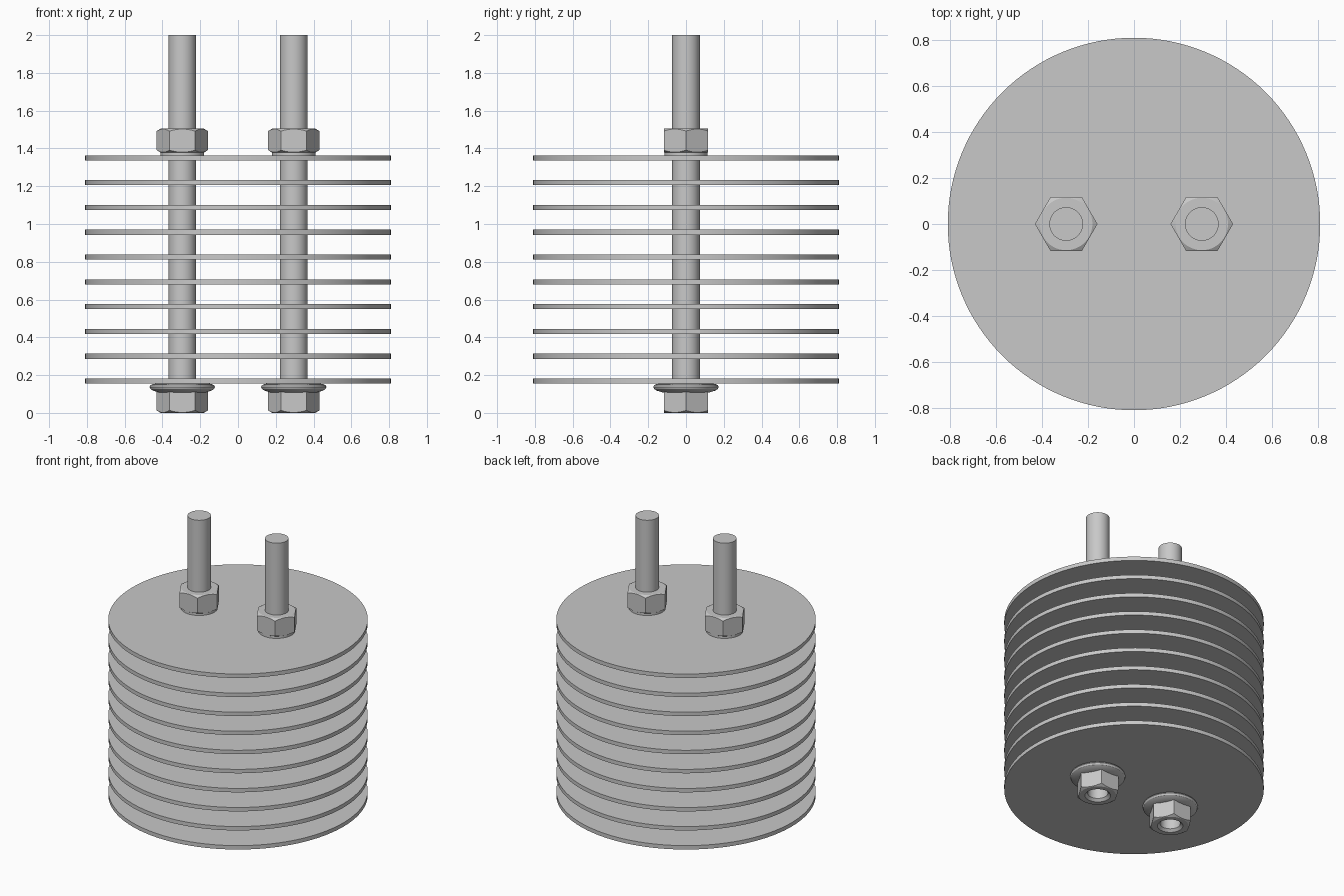
import bpy, bmesh, math
from mathutils import Matrix

if "Cube" in bpy.data.objects:
    bpy.data.objects.remove(bpy.data.objects["Cube"])

steel = bpy.data.materials.new("plain_grey_steel")
steel.use_nodes = True
grey = (0.58, 0.58, 0.58, 1)
steel.diffuse_color = grey
steel.node_tree.nodes["Principled BSDF"].inputs["Base Color"].default_value = grey

ROD_X, ROD_R = 0.295, 0.073
PLATE_COUNT, PLATE_R, PLATE_T = 10, 0.81, 0.027
FIRST_Z, PITCH = 0.155, 0.1313
TOP_Z = FIRST_Z + (PLATE_COUNT - 1) * PITCH + PLATE_T
HEX_R = 0.136


def finish(bm, name, x):
    bmesh.ops.recalc_face_normals(bm, faces=bm.faces)
    mesh = bpy.data.meshes.new(name)
    bm.to_mesh(mesh)
    bm.free()
    mesh.materials.append(steel)
    ob = bpy.data.objects.new(name, mesh)
    ob.location.x = x
    bpy.context.collection.objects.link(ob)
    return ob


def smooth(ob):
    bpy.ops.object.select_all(action="DESELECT")
    ob.select_set(True)
    bpy.context.view_layer.objects.active = ob
    bpy.ops.object.shade_smooth_by_angle(angle=math.radians(22))


def lathe(name, profile, x=0, steps=64):
    """Revolve a closed (radius, height) profile about z."""
    bm = bmesh.new()
    verts = [bm.verts.new((r, 0, z)) for r, z in profile]
    edges = [bm.edges.new((a, b)) for a, b in zip(verts, verts[1:] + verts[:1])]
    bmesh.ops.spin(bm, geom=verts + edges, cent=(0, 0, 0), axis=(0, 0, 1),
                   angle=math.tau, steps=steps)
    bmesh.ops.remove_doubles(bm, verts=bm.verts, dist=1e-5)
    return finish(bm, name, x)


def cylinder(name, radius, z0, z1, x=0, sides=64):
    bm = bmesh.new()
    bmesh.ops.create_cone(bm, cap_ends=True, segments=sides, radius1=radius,
                          radius2=radius, depth=z1 - z0,
                          matrix=Matrix.Translation((0, 0, (z0 + z1) / 2)))
    return finish(bm, name, x)


def hex_nut(name, profile, x):
    """Hexagonal prism trimmed by a revolved profile, giving curved chamfers."""
    zs = [z for r, z in profile]
    bm = bmesh.new()
    ring = [(HEX_R * math.cos(k * math.pi / 3), HEX_R * math.sin(k * math.pi / 3))
            for k in range(6)]
    base = bm.faces.new([bm.verts.new((a, b, min(zs) - 0.05)) for a, b in ring])
    top = bmesh.ops.extrude_face_region(bm, geom=[base])["geom"]
    bmesh.ops.translate(bm, vec=(0, 0, max(zs) - min(zs) + 0.1),
                        verts=[v for v in top if isinstance(v, bmesh.types.BMVert)])
    nut = finish(bm, name, x)
    cutter = lathe("nut_cutter", profile, x)
    cutter.hide_render = True
    mod = nut.modifiers.new("chamfer", "BOOLEAN")
    mod.operation, mod.solver, mod.object = "INTERSECT", "EXACT", cutter
    bpy.context.view_layer.update()
    graph = bpy.context.evaluated_depsgraph_get()
    mesh = bpy.data.meshes.new_from_object(nut.evaluated_get(graph))
    nut.modifiers.clear()
    nut.data = mesh
    bpy.data.objects.remove(cutter)
    smooth(nut)


# Stack of round plates
for i in range(PLATE_COUNT):
    z = FIRST_Z + i * PITCH
    smooth(cylinder(f"plate_{i + 1}", PLATE_R, z, z + PLATE_T, sides=128))

for side, x in (("right", -ROD_X), ("left", ROD_X)):
    # Rod through the whole stack
    smooth(cylinder(f"{side}_rod", ROD_R, 0.135, 2.0, x))

    # Upper nut with its washer face
    smooth(cylinder(f"{side}_washer_face", 0.115, TOP_Z, TOP_Z + 0.02, x))
    lo, hi = TOP_Z + 0.014, 1.505
    hex_nut(f"{side}_top_nut", [(0, lo), (0.114, lo), (0.15, lo + 0.022),
                                (0.15, hi - 0.022), (0.114, hi), (0, hi)], x)

    # Lower flanged nut with an open, countersunk bore
    hex_nut(f"{side}_bottom_nut", [(0.063, 0.016), (0.08, 0), (0.114, 0),
                                   (0.15, 0.022), (0.15, 0.125), (0.063, 0.125)], x)
    smooth(lathe(f"{side}_flange", [(0.063, 0.105), (0.12, 0.107), (0.155, 0.118),
                                    (0.168, 0.126), (0.173, 0.137), (0.168, 0.147),
                                    (0.155, 0.153), (0.14, FIRST_Z),
                                    (0.063, FIRST_Z)], x))
